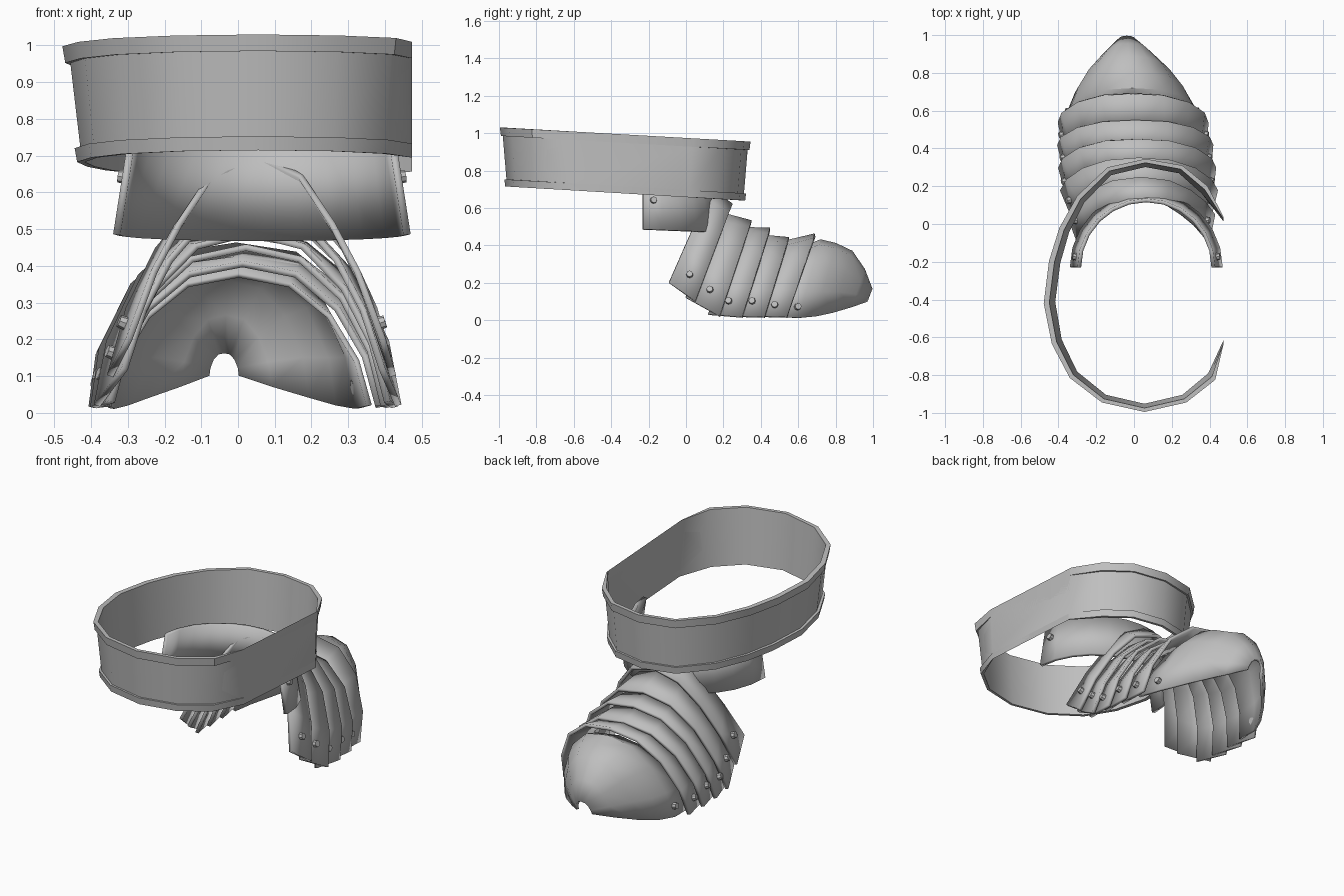
import bpy, bmesh, math
from mathutils import Vector
from mathutils.bvhtree import BVHTree

if "Cube" in bpy.data.objects:
    bpy.data.objects.remove(bpy.data.objects["Cube"])

steel = bpy.data.materials.new("grey_steel")
steel.use_nodes = True
COLOUR = (0.52, 0.52, 0.52, 1)
steel.diffuse_color = COLOUR
steel.node_tree.nodes["Principled BSDF"].inputs["Base Color"].default_value = COLOUR


def finish(name, bm, thickness=0):
    """Turn a bmesh into a smooth steel object, optionally thickened."""
    mesh = bpy.data.meshes.new(name)
    bm.to_mesh(mesh)
    obj = bpy.data.objects.new(name, mesh)
    bpy.context.collection.objects.link(obj)
    mesh.materials.append(steel)
    bpy.ops.object.select_all(action="DESELECT")
    obj.select_set(True)
    bpy.context.view_layer.objects.active = obj
    bpy.ops.object.shade_smooth_by_angle(angle=math.radians(35))
    if thickness:
        solid = obj.modifiers.new("thickness", "SOLIDIFY")
        solid.thickness = thickness
        solid.offset = 0
    return obj


def loft(rows, closed=False):
    """Join rows of points with quads; closed wraps in both directions."""
    bm = bmesh.new()
    grid = [[bm.verts.new(p) for p in row] for row in rows]
    n, m = len(grid), len(grid[0])
    for i in range(n if closed else n - 1):
        for j in range(m if closed else m - 1):
            k, l = (i + 1) % n, (j + 1) % m
            bm.faces.new((grid[i][j], grid[k][j], grid[k][l], grid[i][l]))
    bmesh.ops.recalc_face_normals(bm, faces=bm.faces)
    return bm


def rivet(name, spot, normal):
    bm = bmesh.new()
    bmesh.ops.create_cone(bm, cap_ends=True, segments=8, radius1=0.021,
                          radius2=0.017, depth=0.036)
    turn = normal.to_track_quat("Z", "Y").to_matrix().to_4x4()
    bm.transform(turn)
    bmesh.ops.translate(bm, verts=bm.verts, vec=spot + normal * 0.01)
    finish(name, bm)
    bm.free()


def rivet_pair(name, bm, y, z):
    """Set a rivet on each flank of a plate."""
    tree = BVHTree.FromBMesh(bm)
    for side, label in ((1, "left"), (-1, "right")):
        spot, normal, *_ = tree.ray_cast(Vector((side * 2, y, z)), Vector((-side, 0, 0)))
        if spot:
            if normal.x * side < 0:
                normal = -normal
            rivet(f"{name}_{label}", spot, normal)


# Tilted waist band with raised rims, flattened along its left side
FLAT_X = 0.473
outline = [(0.055, -0.995), (-0.17, -0.945), (-0.34, -0.815), (-0.435, -0.635),
           (-0.478, -0.42), (-0.45, -0.195), (-0.395, -0.02), (-0.3, 0.15),
           (-0.14, 0.3), (0.06, 0.345), (0.256, 0.31), (0.39, 0.2),
           (0.56, 0.04), (0.56, -0.64), (0.43, -0.825), (0.277, -0.945)]
# band section as inset and depth below the top plane
section = [(0, 0), (0.008, 0.045), (0.022, 0.045), (0.05, 0.277),
           (0.034, 0.277), (0.041, 0.315), (0.062, 0.315), (0.03, 0)]
centre = Vector((0.06, -0.32))
rows = []
for x, y in outline:
    inward = (centre - Vector((x, y))).normalized()
    row = []
    for inset, depth in section:
        px, py = x + inward.x * inset, y + inward.y * inset * 0.7
        row.append((min(px, FLAT_X), py, 0.974 - 0.056 * y - depth))
    rows.append(row)
band = loft(rows, closed=True)
finish("waist_band", band)

# Half-round collar hanging inside the back of the band
rows = []
for radius, z in ((0.355, 0.74), (0.395, 0.485)):
    row = []
    for i in range(13):
        a = math.pi * i / 12
        py = -0.23 + radius * math.sin(a)
        row.append((0.065 + radius * math.cos(a), py, z - 0.04 * (py + 0.23)))
    rows.append(row)
collar = loft(rows)
finish("back_collar", collar, 0.02)
rivet_pair("collar_rivet", collar, -0.175, 0.64)

# Half arches as width and height fractions: one pointed, one full
TENT = [(0, 1), (0.35, 0.89), (0.6, 0.63), (0.8, 0.37), (1, 0)]
FULL = [(0, 1), (0.42, 0.95), (0.76, 0.72), (0.97, 0.33), (1, 0)]


def arch(crest, base, half_width, fullness):
    """Row of points for one leaning arch edge."""
    half = []
    for (w0, h0), (w1, h1) in zip(TENT, FULL):
        half.append((w0 + (w1 - w0) * fullness, h0 + (h1 - h0) * fullness))
    both = [(-w, h) for w, h in reversed(half)] + half[1:]
    cx = 0.05 - 0.045 * (crest[0] + base[0])
    return [(cx + w * half_width, base[0] + (crest[0] - base[0]) * h,
             base[1] + (crest[1] - base[1]) * h) for w, h in both]


# Overlapping tail plates: front edge, back edge, rivet position
plates = [
    (((0.13, 0.70), (-0.09, 0.2), 0.345, 0), ((0.245, 0.615), (0.05, 0.1), 0.385, 0.4), (0.02, 0.24)),
    (((0.18, 0.57), (0.0, 0.12), 0.35, 0.3), ((0.35, 0.525), (0.18, 0.02), 0.41, 0.7), (0.13, 0.16)),
    (((0.29, 0.49), (0.12, 0.03), 0.375, 0.5), ((0.45, 0.485), (0.3, 0.015), 0.41, 0.85), (0.23, 0.1)),
    (((0.39, 0.45), (0.24, 0.02), 0.375, 0.6), ((0.55, 0.435), (0.42, 0.015), 0.405, 0.9), (0.355, 0.1)),
    (((0.48, 0.405), (0.36, 0.02), 0.37, 0.6), ((0.69, 0.455), (0.54, 0.015), 0.39, 0.9), (0.475, 0.08)),
]
for n, (front, back, (ry, rz)) in enumerate(plates, 1):
    plate = loft([arch(*front), arch(*back)])
    finish(f"tail_plate_{n}", plate, 0.018)
    rivet_pair(f"tail_plate_rivet_{n}", plate, ry, rz)

# Rounded end cap narrowing to an open notch
cap_edges = [((0.6, 0.375), (0.47, 0.02), 0.355, 0.6),
             ((0.72, 0.425), (0.6, 0.012), 0.335, 0.7),
             ((0.8, 0.405), (0.69, 0.02), 0.29, 0.75),
             ((0.885, 0.365), (0.78, 0.04), 0.225, 0.7),
             ((0.95, 0.27), (0.88, 0.07), 0.13, 0.7),
             ((0.99, 0.165), (0.965, 0.1), 0.045, 0.8)]
cap = loft([arch(*edge) for edge in cap_edges])
finish("tail_end_cap", cap, 0.015)
rivet_pair("end_cap_rivet", cap, 0.595, 0.07)
